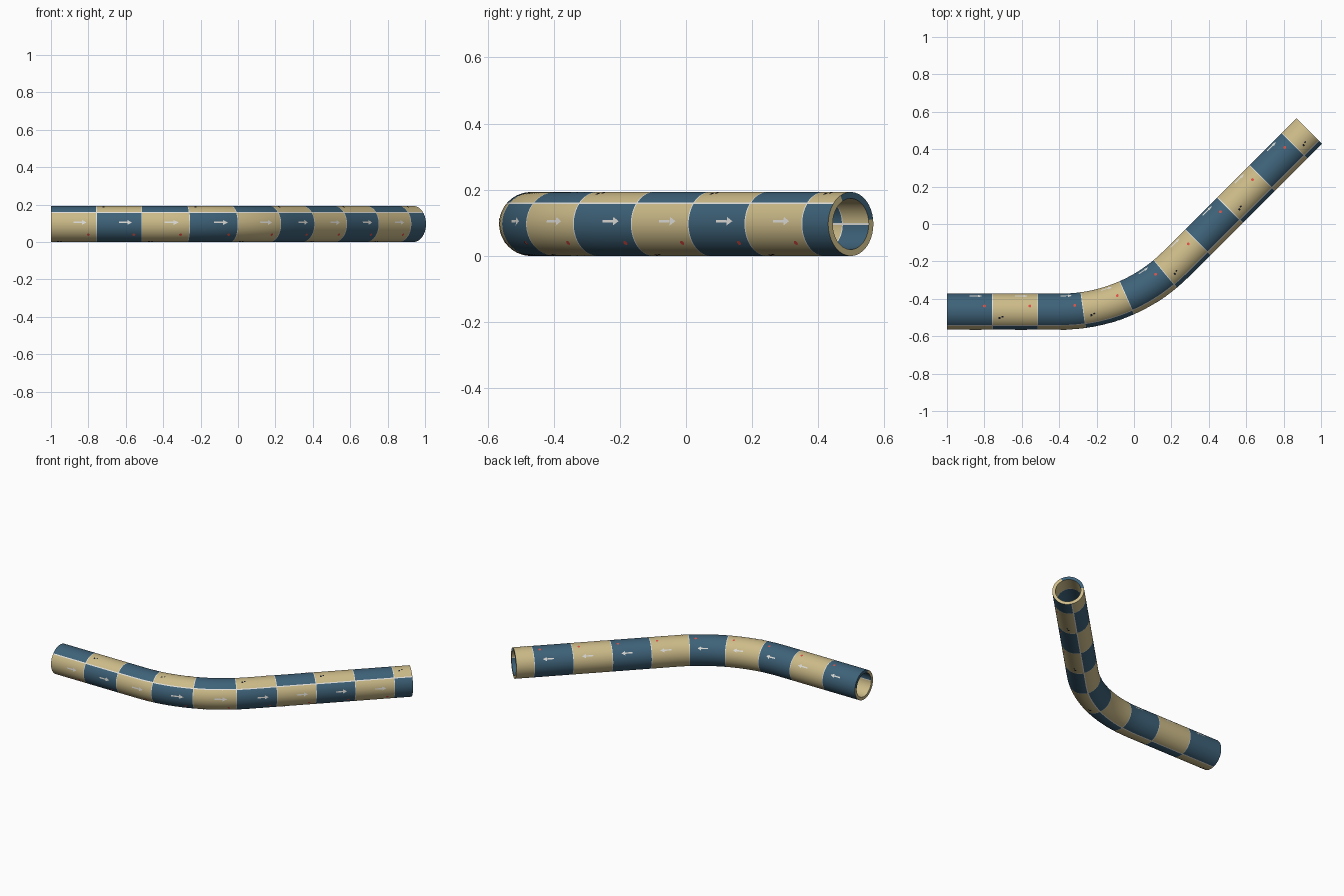
import bpy, bmesh, math

if "Cube" in bpy.data.objects:
    bpy.data.objects.remove(bpy.data.objects["Cube"], do_unlink=True)

R_OUT, R_IN = 0.0965, 0.077
START_X, START_Y = -1.0, -0.4685
STRAIGHT, BEND_R, BEND = 0.61, 0.87, math.radians(45)
LENGTH, TILE = 2.30, 0.243
SEAMS_OUT, SEAMS_IN = (40.5, 256.5), (0, 180)
LINE_S, LINE_A = 0.002, 2.0


def material(name, rgb):
    m = bpy.data.materials.new(name)
    m.use_nodes = True
    m.diffuse_color = (*rgb, 1)
    bsdf = m.node_tree.nodes["Principled BSDF"]
    bsdf.inputs["Base Color"].default_value = (*rgb, 1)
    bsdf.inputs["Roughness"].default_value = 0.7
    return m


SAND = material("sand", (0.61, 0.50, 0.25))
BLUE = material("slate_blue", (0.048, 0.122, 0.19))
WHITE = material("off_white", (0.76, 0.75, 0.71))
RED = material("coral_red", (0.75, 0.08, 0.06))
BLACK = material("near_black", (0.01, 0.012, 0.02))


def point(s, deg, r):
    """Point at path length s, angle deg from the front side, radius r."""
    arc = BEND_R * BEND
    t = min(max(s - STRAIGHT, 0), arc) / BEND_R
    x = START_X + min(s, STRAIGHT) + BEND_R * math.sin(t)
    y = START_Y + BEND_R * (1 - math.cos(t))
    rest = max(s - STRAIGHT - arc, 0)
    x += rest * math.cos(BEND)
    y += rest * math.sin(BEND)
    a = math.radians(deg)
    side = r * math.cos(a)
    return (x + side * math.sin(t), y - side * math.cos(t), R_OUT + r * math.sin(a))


def finish(name, bm, mats):
    mesh = bpy.data.meshes.new(name)
    bm.to_mesh(mesh)
    bm.free()
    ob = bpy.data.objects.new(name, mesh)
    bpy.context.collection.objects.link(ob)
    for m in mats:
        mesh.materials.append(m)
    return ob


# Stations along the pipe, with a narrow row at every tile border
stations = [0.0]
for k in range(10):
    stations += [TILE * (k + f / 6) for f in range(1, 6)]
    stations += [TILE * (k + 1) - LINE_S, TILE * (k + 1) + LINE_S]
stations = [s for s in stations if s < LENGTH - 0.005] + [LENGTH]

# Angles round the pipe, with a narrow column at every seam
angles = []
for k in range(80):
    a = k * 4.5
    angles += [a - LINE_A, a + LINE_A] if a in SEAMS_OUT + SEAMS_IN else [a]
N = len(angles)


def tile_colour(s, a, seams):
    """0 sand, 1 blue, 2 white."""
    near = abs(s - TILE * round(s / TILE)) < 0.0005 and s > TILE / 2
    if near or any(abs(a - q) < 0.1 for q in seams):
        return 2
    upper = seams[0] < a < seams[1]
    return (int(s / TILE) + upper) % 2


# Pipe: outer wall, inner wall and end rims
bm = bmesh.new()
walls = []
for r in (R_OUT, R_IN):
    walls.append([[bm.verts.new(point(s, a, r)) for a in angles] for s in stations])
for grid, seams, flip in ((walls[0], SEAMS_OUT, False), (walls[1], SEAMS_IN, True)):
    for i in range(len(stations) - 1):
        for j in range(N):
            k = (j + 1) % N
            quad = [grid[i][j], grid[i + 1][j], grid[i + 1][k], grid[i][k]]
            f = bm.faces.new(quad[::-1] if flip else quad)
            after = angles[k] + (360 if k == 0 else 0)
            mid_a = ((angles[j] + after) / 2) % 360
            f.material_index = tile_colour((stations[i] + stations[i + 1]) / 2, mid_a, seams)
for i in (0, -1):
    for j in range(N):
        k = (j + 1) % N
        f = bm.faces.new([walls[0][i][j], walls[0][i][k], walls[1][i][k], walls[1][i][j]])
        f.material_index = int(60 < angles[j] < 170)
bmesh.ops.recalc_face_normals(bm, faces=bm.faces)
pipe = finish("pipe", bm, [SAND, BLUE, WHITE])
bpy.ops.object.select_all(action="DESELECT")
pipe.select_set(True)
bpy.context.view_layer.objects.active = pipe
bpy.ops.object.shade_smooth_by_angle(angle=math.radians(40))


# Painted marks: thin outlines in (length, width) laid on the outer wall
def add_mark(bm, s, deg, outline):
    r = R_OUT + 0.0012
    bm.faces.new([bm.verts.new(point(s + u, deg + math.degrees(v / R_OUT), r)) for u, v in outline])


def box(u, v, w, h):
    return [(u, v), (u + w, v), (u + w, v + h), (u, v + h)]


dot = [(0.008 * math.cos(q * math.pi / 4), 0.008 * math.sin(q * math.pi / 4)) for q in range(8)]
shaft = box(-0.04, -0.004, 0.045, 0.008)
head = [(0.005, -0.013), (0.03, 0), (0.005, 0.013)]
dashes = [box(-0.012, -0.008, 0.01, 0.012), box(0.004, 0.0, 0.01, 0.008)]

marks = {"arrows": (WHITE, bmesh.new()), "dots": (RED, bmesh.new()), "dashes": (BLACK, bmesh.new())}
for k in range(10):
    for row, turn in enumerate((0, 144)):
        base = k * TILE
        if base + 0.2 < LENGTH:
            for part in (shaft, head):
                add_mark(marks["arrows"][1], base + 0.16, 5 + turn, part)
            add_mark(marks["dots"][1], base + 0.2, -36 + turn, dot)
        if (k + row) % 2 == 0:
            for part in dashes:
                add_mark(marks["dashes"][1], base + 0.045, -73 + turn, part)
for name, (mat, mark_bm) in marks.items():
    finish("painted_" + name, mark_bm, [mat])
